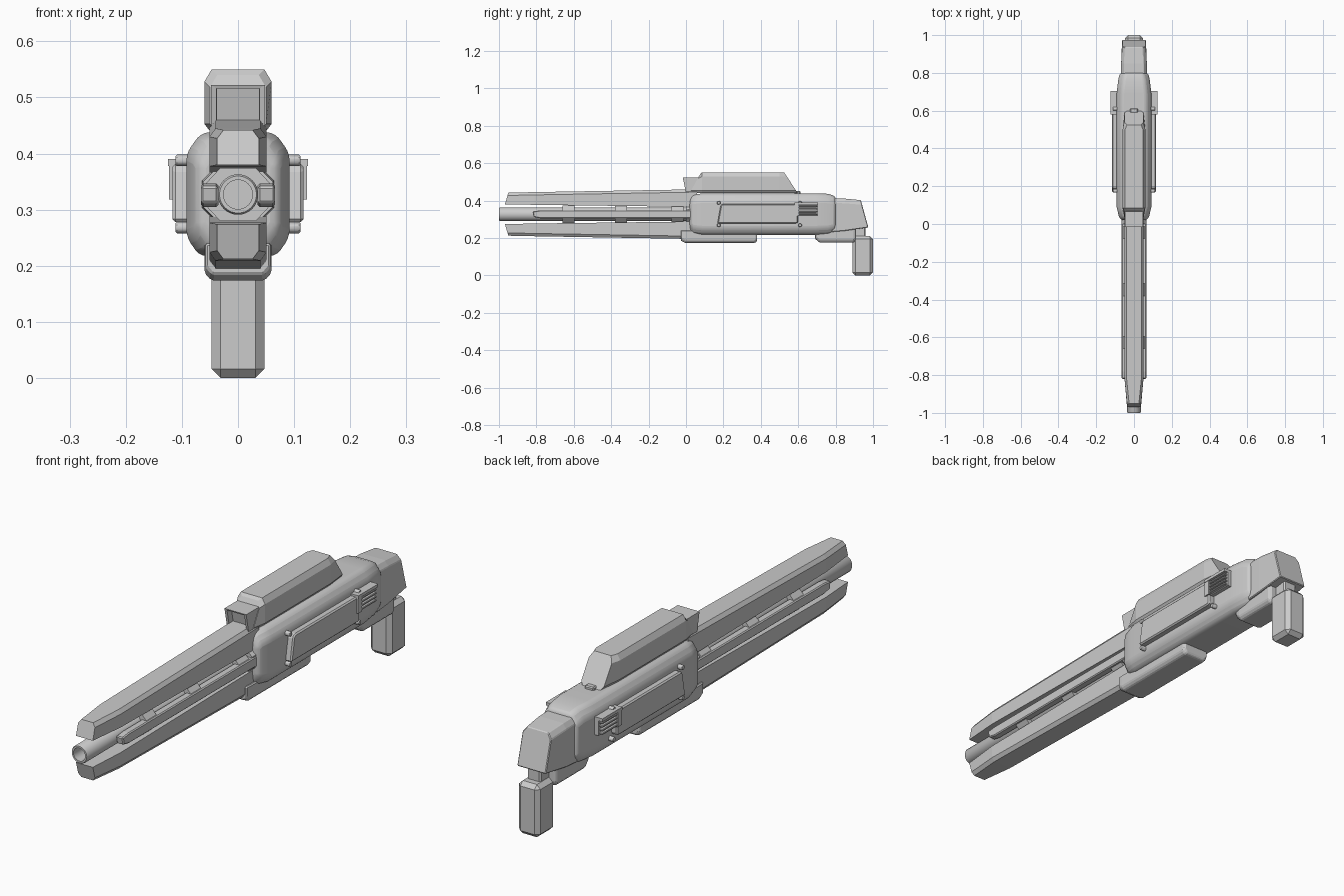
import bpy, bmesh, math
from mathutils import Matrix

if "Cube" in bpy.data.objects:
    bpy.data.objects.remove(bpy.data.objects["Cube"])

GREY = (0.6, 0.6, 0.6, 1)
metal = bpy.data.materials.new("plain grey")
metal.diffuse_color = GREY
metal.use_nodes = True
metal.node_tree.nodes["Principled BSDF"].inputs["Base Color"].default_value = GREY
AXIS = 0.327  # height of the barrel axis


def finish(name, bm, bevel=0, segments=1, mirror=False, smooth=False):
    bmesh.ops.remove_doubles(bm, verts=bm.verts, dist=1e-5)
    bmesh.ops.recalc_face_normals(bm, faces=bm.faces)
    mesh = bpy.data.meshes.new(name)
    bm.to_mesh(mesh)
    bm.free()
    mesh.materials.append(metal)
    ob = bpy.data.objects.new(name, mesh)
    bpy.context.collection.objects.link(ob)
    if bevel:
        mod = ob.modifiers.new("bevel", "BEVEL")
        mod.width, mod.segments, mod.limit_method = bevel, segments, "ANGLE"
    if mirror:
        ob.modifiers.new("mirror", "MIRROR")
    if smooth:
        bpy.ops.object.select_all(action="DESELECT")
        ob.select_set(True)
        bpy.context.view_layer.objects.active = ob
        bpy.ops.object.shade_smooth_by_angle(angle=math.radians(32))
    return ob


def skin(bm, rings):
    rows = [[bm.verts.new(p) for p in ring] for ring in rings]
    n = len(rows[0])
    for a, b in zip(rows, rows[1:]):
        for i in range(n):
            bm.faces.new((a[i], a[(i + 1) % n], b[(i + 1) % n], b[i]))
    bm.faces.new(rows[0])
    bm.faces.new(rows[-1])


def loft(name, stations, top=(0, 0), bottom=(0, 0), flip=False, **kw):
    """Stations along y: (y, half width, low z, high z, lean of the top in y)."""
    bm = bmesh.new()
    rings = []
    for y, w, z0, z1, lean in stations:
        half = [(w - bottom[0], z0), (w, z0 + bottom[1]),
                (w, z1 - top[1]), (w - top[0], z1)]
        ring = half + [(-x, z) for x, z in reversed(half)]
        rings.append([(x, y + lean * (z - z0) / (z1 - z0),
                       2 * AXIS - z if flip else z) for x, z in ring])
    skin(bm, rings)
    return finish(name, bm, **kw)


def plate(name, outline, x0, x1, **kw):
    """Side outline in (y, z), extruded across x."""
    bm = bmesh.new()
    skin(bm, [[(x, y, z) for y, z in outline] for x in (x0, x1)])
    return finish(name, bm, **kw)


def box(name, xs, ys, zs, **kw):
    return plate(name, [(ys[0], zs[0]), (ys[1], zs[0]), (ys[1], zs[1]), (ys[0], zs[1])],
                 xs[0], xs[1], **kw)


# Hollow barrel
bm = bmesh.new()
profile = [(0, -0.85), (0.026, -0.85), (0.026, -1), (0.033, -1), (0.036, -0.995), (0.036, 0.05)]
verts = [bm.verts.new((r, y, AXIS)) for r, y in profile]
edges = [bm.edges.new(pair) for pair in zip(verts, verts[1:])]
bmesh.ops.spin(bm, geom=verts + edges, cent=(0, 0, AXIS), axis=(0, 1, 0),
               angle=math.tau, steps=32)
finish("barrel", bm, smooth=True)

# Upper and lower shrouds
for name, flip in (("upper_shroud", False), ("lower_shroud", True)):
    loft(name, [(-0.968, 0.037, 0.38, 0.442, 0.018), (-0.81, 0.051, 0.377, 0.445, 0),
                (0.06, 0.051, 0.366, 0.46, 0)], top=(0.011, 0.015), flip=flip)

# Side rails and the collars that hold them
plate("side_rail", [(-0.82, 0.342), (-0.815, 0.312), (-0.78, 0.305),
                    (0.05, 0.305), (0.05, 0.347), (-0.78, 0.347)],
      0.035, 0.066, bevel=0.004, mirror=True)
for i, y in enumerate((-0.628, -0.348, -0.045)):
    loft(f"collar_{i + 1}", [(y - 0.032, 0.06, 0.28, 0.374, 0), (y + 0.032, 0.06, 0.28, 0.374, 0)],
         top=(0.028, 0.03), bottom=(0.028, 0.03))

# Receiver body
loft("receiver", [(0.02, 0.07, 0.24, 0.415, 0), (0.04, 0.08, 0.222, 0.432, 0),
                  (0.09, 0.092, 0.217, 0.438, 0), (0.69, 0.092, 0.217, 0.438, 0),
                  (0.76, 0.084, 0.22, 0.436, 0), (0.80, 0.075, 0.228, 0.422, 0)],
     top=(0.027, 0.037), bottom=(0.024, 0.034), bevel=0.014, segments=3, smooth=True)
loft("barrel_seat", [(0.0, 0.062, 0.275, 0.38, 0), (0.05, 0.066, 0.27, 0.385, 0)],
     top=(0.03, 0.03), bottom=(0.03, 0.03))

# Top housing, front sight block and rear catch
loft("top_housing", [(0.02, 0.05, 0.44, 0.54, 0.055), (0.085, 0.06, 0.44, 0.55, 0),
                     (0.50, 0.06, 0.44, 0.55, 0), (0.597, 0.05, 0.44, 0.55, -0.072)],
     top=(0.013, 0.022), bottom=(0.01, 0.013))
sight = loft("sight_block", [(0.0, 0.048, 0.44, 0.522, -0.017), (0.09, 0.048, 0.44, 0.522, 0)])
bm = bmesh.new()
bm.from_mesh(sight.data)
front = min(bm.faces, key=lambda f: f.calc_center_median().y)
bmesh.ops.inset_region(bm, faces=[front], thickness=0.014)
bmesh.ops.translate(bm, verts=front.verts, vec=(0, 0, 0.004))
bmesh.ops.inset_region(bm, faces=[front], thickness=0.001, depth=-0.025)
bm.to_mesh(sight.data)
bm.free()
box("rear_catch", (-0.02, 0.02), (0.58, 0.612), (0.43, 0.45), bevel=0.004)

# Raised side panel with bolts
plate("side_panel", [(0.168, 0.278), (0.185, 0.372), (0.195, 0.382), (0.6, 0.382),
                     (0.6, 0.285), (0.592, 0.278)], 0.085, 0.117, bevel=0.006, mirror=True)
for i, (y, z) in enumerate(((0.175, 0.388), (0.175, 0.268), (0.61, 0.268), (0.61, 0.388))):
    bm = bmesh.new()
    bmesh.ops.create_cone(bm, cap_ends=True, segments=12, radius1=0.01, radius2=0.01, depth=0.04,
                          matrix=Matrix.Translation((0.091, y, z)) @ Matrix.Rotation(math.pi / 2, 4, "Y"))
    finish(f"panel_bolt_{i + 1}", bm, bevel=0.002, mirror=True, smooth=True)

# Side vent: base, frame and slats
box("vent_base", (0.08, 0.108), (0.58, 0.705), (0.318, 0.39), mirror=True)
box("vent_top", (0.1, 0.125), (0.58, 0.705), (0.378, 0.39), mirror=True)
box("vent_front", (0.1, 0.123), (0.58, 0.605), (0.318, 0.38), mirror=True)
for i in range(4):
    z = 0.322 + i * 0.0145
    box(f"vent_slat_{i + 1}", (0.1, 0.122), (0.6, 0.7), (z, z + 0.008), bevel=0.002, mirror=True)

# Blocks under the body
loft("front_underblock", [(-0.028, 0.058, 0.185, 0.24, 0), (-0.005, 0.06, 0.174, 0.24, 0),
                          (0.37, 0.06, 0.174, 0.24, 0), (0.38, 0.056, 0.182, 0.24, 0)],
     bottom=(0.012, 0.014), bevel=0.004)
loft("rear_underblock", [(0.69, 0.056, 0.195, 0.25, 0), (0.715, 0.06, 0.175, 0.25, 0),
                         (0.895, 0.06, 0.175, 0.25, 0), (0.907, 0.054, 0.184, 0.25, 0)],
     bottom=(0.012, 0.014), bevel=0.004)

# Tail block and grip
loft("tail_block", [(0.78, 0.068, 0.232, 0.412, 0), (0.85, 0.068, 0.238, 0.41, 0),
                    (0.975, 0.063, 0.256, 0.402, -0.04)], top=(0.016, 0.022), bevel=0.003)
box("grip_neck", (-0.03, 0.03), (0.895, 0.96), (0.18, 0.26), bevel=0.006)
box("grip", (-0.047, 0.047), (0.889, 1.0), (0, 0.21), bevel=0.016)
